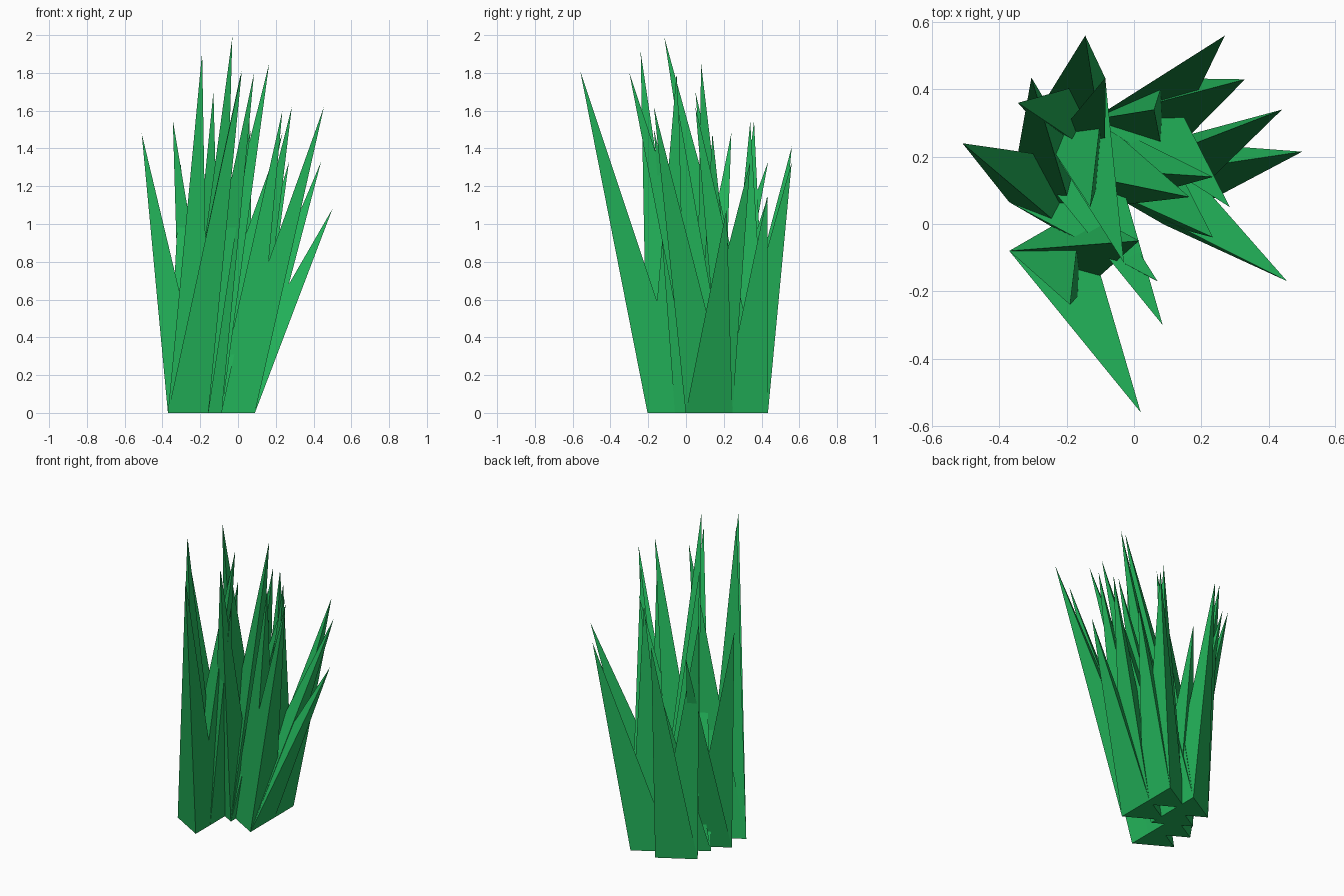
import bpy, bmesh
from math import cos, sin, pi

cube = bpy.data.objects.get("Cube")
if cube:
    bpy.data.objects.remove(cube, do_unlink=True)

# Leaf colour
green = bpy.data.materials.new("grass_green")
green.use_nodes = True
colour = (0.017, 0.47, 0.105, 1)
green.diffuse_color = colour
bsdf = next(n for n in green.node_tree.nodes if n.type == 'BSDF_PRINCIPLED')
bsdf.inputs["Base Color"].default_value = colour
bsdf.inputs["Roughness"].default_value = 0.8

BASE_RADIUS = 0.143


def tuft(name, cx, cy, tips):
    """Several three-sided spikes fanning out from one triangular root."""
    bm = bmesh.new()
    for tip in tips:
        root = [bm.verts.new((cx + BASE_RADIUS * cos(pi + k * 2 * pi / 3),
                              cy + BASE_RADIUS * sin(pi + k * 2 * pi / 3), 0))
                for k in range(3)]
        apex = bm.verts.new(tip)
        bm.faces.new(root[::-1])
        for k in range(3):
            bm.faces.new((root[k], root[(k + 1) % 3], apex))
    bmesh.ops.recalc_face_normals(bm, faces=bm.faces)
    mesh = bpy.data.meshes.new(name)
    bm.to_mesh(mesh)
    bm.free()
    mesh.materials.append(green)
    obj = bpy.data.objects.new(name, mesh)
    bpy.context.collection.objects.link(obj)


# Tufts: root centre, then the blade tips
tuft("front_tuft", -0.228, -0.08,
     [(0.02, -0.56, 1.81), (-0.19, -0.24, 1.91), (0.015, -0.05, 1.80)])
tuft("right_tuft", -0.228, 0.065,
     [(-0.51, 0.24, 1.48), (-0.305, 0.435, 1.33), (0.07, -0.17, 1.5)])
tuft("middle_tuft", -0.158, 0.175,
     [(0.085, -0.30, 1.80), (0.165, 0.08, 1.85), (-0.085, 0.435, 1.15),
      (0.235, 0.14, 1.48)])
tuft("back_tuft", -0.157, 0.31,
     [(-0.03, -0.115, 1.99), (-0.13, 0.05, 1.70), (-0.145, 0.56, 1.41),
      (-0.345, 0.36, 1.55)])
tuft("left_back_tuft", 0.018, 0.31,
     [(0.27, 0.56, 1.33), (0.33, 0.43, 1.15), (0.285, 0.05, 1.62),
      (0.06, 0.34, 1.54)])
tuft("left_front_tuft", 0.018, 0.122,
     [(0.455, -0.17, 1.62), (0.50, 0.215, 1.08), (0.44, 0.34, 1.33),
      (0.235, -0.04, 1.60)])
